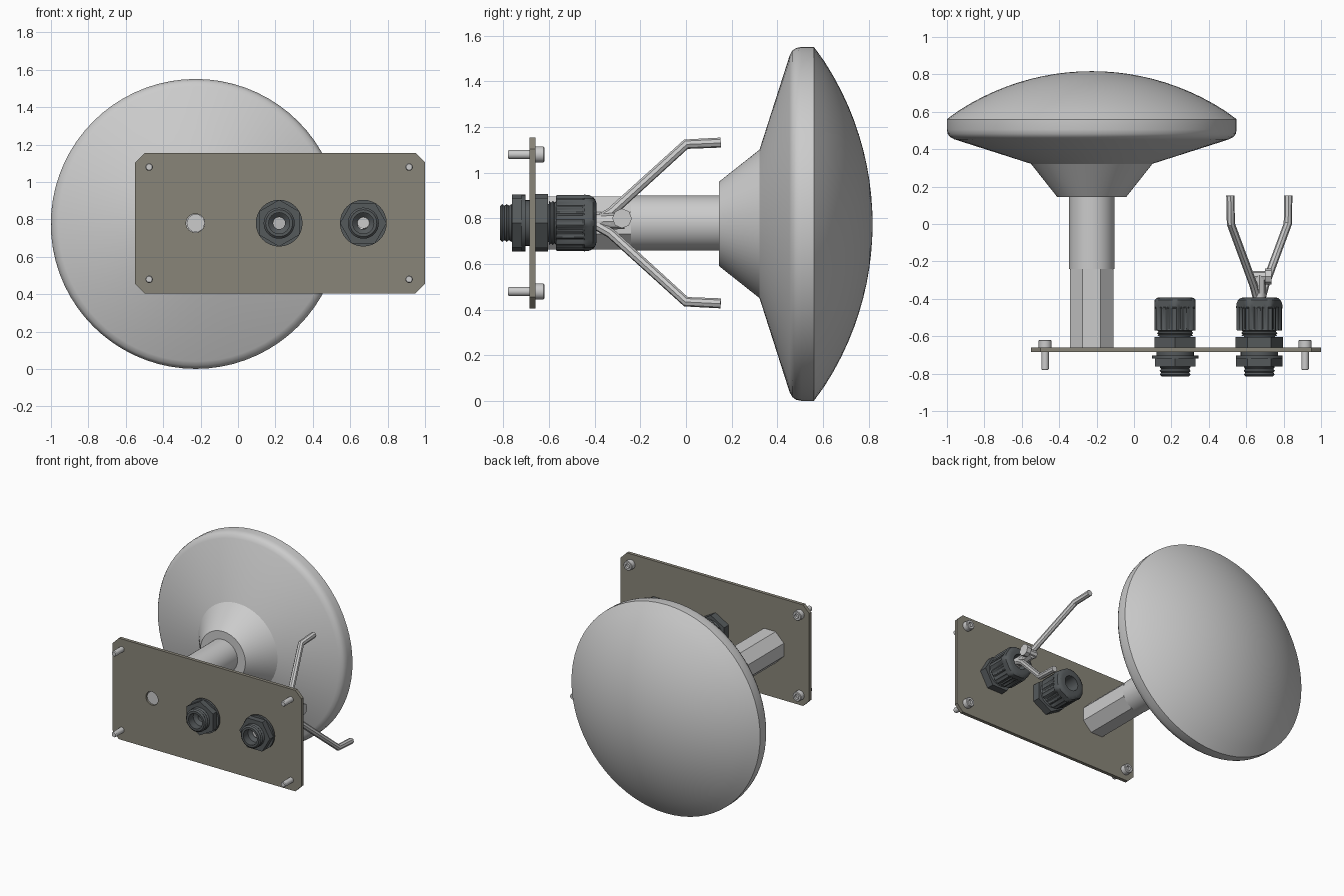
import bpy, bmesh, math
from math import cos, sin, pi, sqrt, radians

if "Cube" in bpy.data.objects:
    bpy.data.objects.remove(bpy.data.objects["Cube"])

CZ = 0.78


def material(name, c):
    m = bpy.data.materials.new(name)
    m.diffuse_color = (*c, 1)
    m.use_nodes = True
    m.node_tree.nodes["Principled BSDF"].inputs["Base Color"].default_value = m.diffuse_color
    return m


DARK = material("dark_plastic", (0.09, 0.10, 0.105))
TAN = material("panel_paint", (0.25, 0.235, 0.19))


def finish(bm, name, mat=None, smooth=True):
    bmesh.ops.remove_doubles(bm, verts=bm.verts, dist=1e-5)
    bmesh.ops.recalc_face_normals(bm, faces=bm.faces)
    me = bpy.data.meshes.new(name)
    bm.to_mesh(me)
    bm.free()
    ob = bpy.data.objects.new(name, me)
    bpy.context.collection.objects.link(ob)
    if mat:
        me.materials.append(mat)
    if smooth:
        bpy.ops.object.select_all(action='DESELECT')
        ob.select_set(True)
        bpy.context.view_layer.objects.active = ob
        bpy.ops.object.shade_smooth_by_angle(angle=radians(32))
    return ob


def lathe(name, prof, cx, cz=CZ, n=32, mat=None, closed=False, phase=0.0, shape=None):
    """Revolve (radius, y) points about a y-axis; shape(r, y, i, angle) alters the radius."""
    bm = bmesh.new()
    rings = []
    for r, y in prof:
        ring = []
        for i in range(n):
            a = 2 * pi * i / n + phase
            q = shape(r, y, i, a) if shape else r
            ring.append(bm.verts.new((cx + q * cos(a), y, cz + q * sin(a))))
        rings.append(ring)
    pairs = list(zip(rings, rings[1:]))
    if closed:
        pairs.append((rings[-1], rings[0]))
    for a, b in pairs:
        for i in range(n):
            bm.faces.new((a[i], a[(i + 1) % n], b[(i + 1) % n], b[i]))
    bmesh.ops.dissolve_degenerate(bm, dist=1e-6, edges=bm.edges)
    return finish(bm, name, mat)


def cyl(name, r, y0, y1, cx, cz=CZ, **kw):
    return lathe(name, [(0, y0), (r, y0), (r, y1), (0, y1)], cx, cz, **kw)


def tube(name, r, ri, y0, y1, cx, **kw):
    return lathe(name, [(ri, y0), (r, y0), (r, y1), (ri, y1)], cx, closed=True, **kw)


# mounting plate with chamfered corners
x0, x1, z0, z1, c = -0.55, 1.0, 0.405, 1.155, 0.05
outline = [(x0 + c, z0), (x1 - c, z0), (x1, z0 + c), (x1, z1 - c),
           (x1 - c, z1), (x0 + c, z1), (x0, z1 - c), (x0, z0 + c)]
bm = bmesh.new()
f = bm.faces.new([bm.verts.new((x, -0.685, z)) for x, z in outline])
ex = bmesh.ops.extrude_face_region(bm, geom=[f])
bmesh.ops.translate(bm, vec=(0, 0.025, 0),
                    verts=[v for v in ex['geom'] if isinstance(v, bmesh.types.BMVert)])
plate = finish(bm, "mounting_plate", TAN, smooth=False)

# holes through the plate
for hx, hr in ((-0.228, 0.05), (0.22, 0.08), (0.67, 0.08)):
    cut = cyl("hole_cutter", hr, -0.8, -0.5, hx, n=24)
    cut.hide_render = True
    cut.display_type = 'WIRE'
    mod = plate.modifiers.new("hole", 'BOOLEAN')
    mod.object, mod.operation, mod.solver = cut, 'DIFFERENCE', 'EXACT'

# dish: conical back, rounded rim, spherical front
AX, DZ = -0.226, 0.776
R = 1.305
dish = [(0, 0.145), (0.185, 0.145), (0.325, 0.322), (0.735, 0.453), (0.758, 0.465),
        (0.77, 0.482), (0.775, 0.505), (0.775, 0.56)]
dish += [(r, 0.817 - R + sqrt(R * R - r * r))
         for r in (0.775 * (1 - k / 12) for k in range(1, 13))]
lathe("dish", dish, AX, DZ, n=72)

# post carrying the dish, with a faceted lower half
cyl("post_upper", 0.121, -0.24, 0.15, AX, n=40)
cyl("post_lower", 0.126, -0.66, -0.24, AX, n=8, phase=pi / 8)
cyl("post_stud", 0.049, -0.675, -0.65, AX, n=10)


def thread(r, y0, y1, turns):
    h = (y1 - y0) / turns
    return [(r - (0.008 if k % 2 else 0), y0 + k * h / 2) for k in range(2 * turns + 1)]


def cable_gland(cx, phase):
    # threaded sleeve running through the plate
    sleeve = ([(0.056, -0.815), (0.072, -0.815)] + thread(0.083, -0.805, -0.685, 6)
              + [(0.083, -0.6)] + thread(0.097, -0.6, -0.55, 3)
              + [(0.075, -0.5), (0.032, -0.5), (0.032, -0.74), (0.056, -0.76)])
    lathe("gland_sleeve", sleeve, cx, n=32, mat=DARK, closed=True)
    # lock nut with flange, and hex body on the other side
    tube("nut_flange", 0.125, 0.078, -0.72, -0.703, cx, mat=DARK)
    tube("lock_nut", 0.125, 0.078, -0.762, -0.72, cx, n=6, phase=phase, mat=DARK)
    tube("nut_washer", 0.1, 0.078, -0.703, -0.685, cx, mat=DARK)
    tube("gland_body", 0.126, 0.078, -0.66, -0.605, cx, n=6, phase=phase, mat=DARK)

    # ribbed domed cap, hexagonal with rounded corners
    def hexed(r, y, i, a):
        if r < 0.06:
            return r
        t = (a - phase) % (pi / 3) - pi / 6
        q = min(r, 0.11 / cos(t))
        return q - (0.007 if i % 4 < 2 and -0.565 < y < -0.45 else 0)
    cap = [(0.05, -0.57), (0.12, -0.57), (0.124, -0.562), (0.124, -0.452), (0.124, -0.445),
           (0.122, -0.425), (0.114, -0.407), (0.1, -0.396), (0.085, -0.392), (0.055, -0.392)]
    lathe("gland_cap", cap, cx, n=96, mat=DARK, closed=True, phase=phase, shape=hexed)


cable_gland(0.22, pi / 6)
cable_gland(0.67, 0)


def rod(name, pts, r):
    cu = bpy.data.curves.new(name, 'CURVE')
    cu.dimensions = '3D'
    cu.bevel_depth, cu.bevel_resolution, cu.use_fill_caps = r, 2, True
    sp = cu.splines.new('POLY')
    sp.points.add(len(pts) - 1)
    for p, co in zip(sp.points, pts):
        p.co = (*co, 1)
    ob = bpy.data.objects.new(name, cu)
    bpy.context.collection.objects.link(ob)
    bpy.ops.object.select_all(action='DESELECT')
    ob.select_set(True)
    bpy.context.view_layer.objects.active = ob
    bpy.ops.object.convert(target='MESH')
    bpy.ops.object.shade_smooth_by_angle(angle=radians(32))


# forked strap: stem in the second gland, two bent arms
cyl("fork_stem", 0.034, -0.74, -0.33, 0.67, 0.785, n=16)
for s, name in ((1, "upper_arm"), (-1, "lower_arm")):
    rod(name, [(0.67 - s * 0.012, -0.4, CZ + s * 0.005), (0.67 - s * 0.03, -0.33, CZ + s * 0.045),
               (0.67 - s * 0.152, 0.0, CZ + s * 0.345), (0.67 - s * 0.155, 0.152, CZ + s * 0.352)],
        0.022)
# cross screw clamping the fork
rod("fork_screw", [(0.635, -0.28, 0.795), (0.715, -0.28, 0.795)], 0.028)
rod("fork_screw_head", [(0.7, -0.28, 0.8), (0.735, -0.28, 0.8)], 0.043)
rod("fork_web", [(0.67, -0.37, 0.785), (0.67, -0.27, 0.79)], 0.036)

# four socket screws at the plate corners
for sx in (-0.475, 0.915):
    for sz in (0.48, 1.08):
        lathe("plate_screw", [(0, -0.78), (0.016, -0.78), (0.02, -0.774), (0.02, -0.66),
                              (0.035, -0.66), (0.035, -0.624), (0.031, -0.62),
                              (0.017, -0.62), (0.017, -0.638), (0, -0.638)], sx, sz, n=18)
